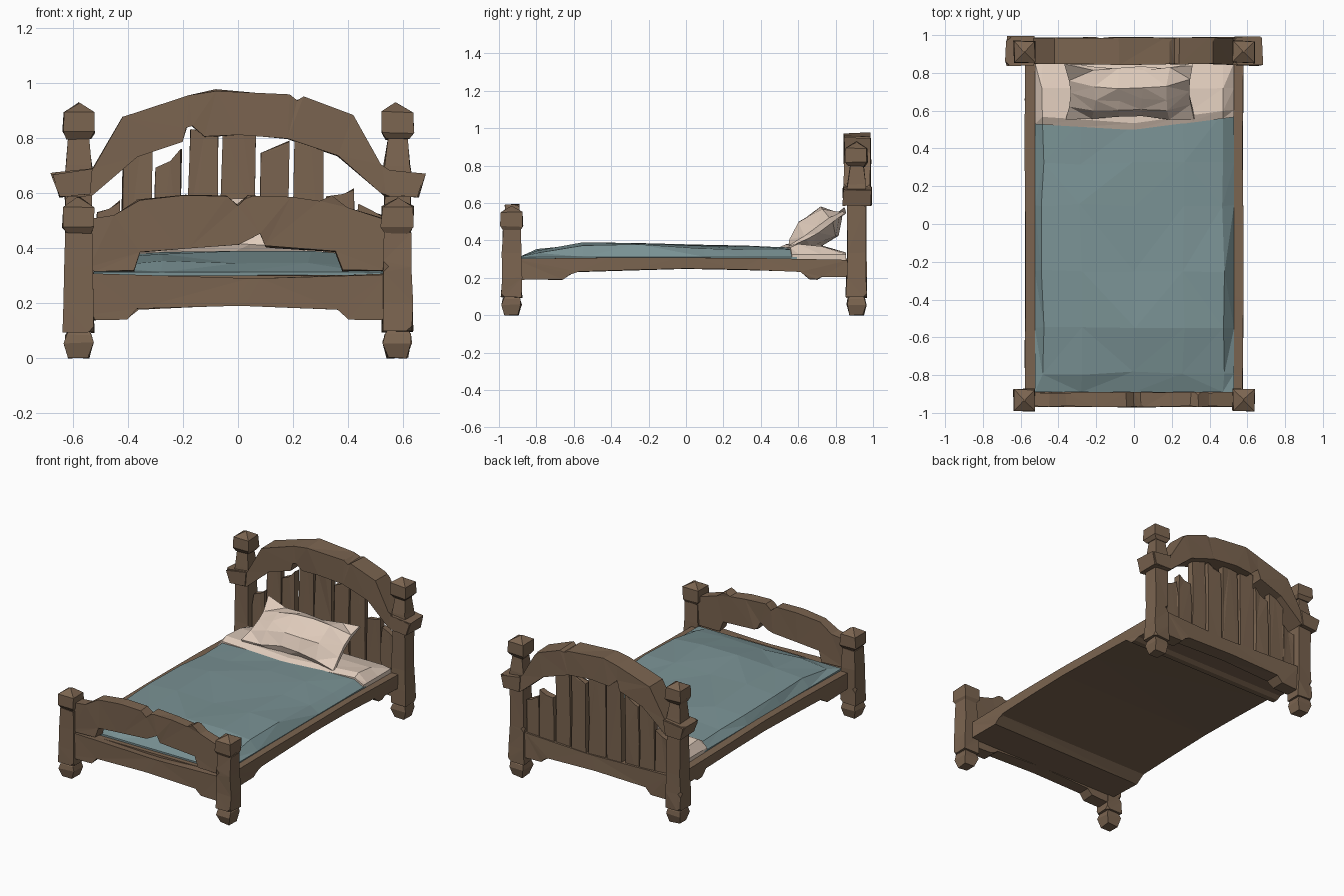
import bpy, bmesh, math, random
from mathutils import Vector, Matrix

if "Cube" in bpy.data.objects:
    bpy.data.objects.remove(bpy.data.objects["Cube"])

random.seed(4)


def material(name, rgb):
    m = bpy.data.materials.new(name)
    m.diffuse_color = (*rgb, 1)
    m.use_nodes = True
    m.node_tree.nodes["Principled BSDF"].inputs["Base Color"].default_value = m.diffuse_color
    return m


WOOD = material("brown wood", (0.197, 0.128, 0.080))
CREAM = material("cream linen", (0.74, 0.60, 0.50))
TEAL = material("teal blanket", (0.195, 0.29, 0.30))


def finish(name, bm, mat, jitter=0.0, chips=0, chip=0.02):
    """Roughen, chip a few corners and turn the bmesh into an object."""
    for v in bm.verts:
        v.co += Vector([random.uniform(-jitter, jitter) for _ in range(3)])
    if chips:
        picked = random.sample(list(bm.verts), min(chips, len(bm.verts)))
        bmesh.ops.bevel(bm, geom=picked, offset=chip, segments=1, affect='VERTICES', clamp_overlap=True)
    bmesh.ops.triangulate(bm, faces=[f for f in bm.faces if len(f.verts) > 4])
    bmesh.ops.recalc_face_normals(bm, faces=bm.faces)
    me = bpy.data.meshes.new(name)
    bm.to_mesh(me)
    bm.free()
    me.materials.append(mat)
    ob = bpy.data.objects.new(name, me)
    bpy.context.collection.objects.link(ob)
    return ob


def prism(name, pts, lo, hi, axis='Y', **kw):
    """Extrude a profile: (x, z) along y, or (y, z) along x."""
    bm = bmesh.new()
    place = (lambda a, b, t: (a, t, b)) if axis == 'Y' else (lambda a, b, t: (t, a, b))
    r0, r1 = ([bm.verts.new(place(a, b, t)) for a, b in pts] for t in (lo, hi))
    bm.faces.new(r0)
    bm.faces.new(r1[::-1])
    for i in range(len(pts)):
        j = (i + 1) % len(pts)
        bm.faces.new((r0[i], r0[j], r1[j], r1[i]))
    return finish(name, bm, WOOD, **kw)


def turned(name, x, y, rings, **kw):
    """Square rings (half width, z) stacked into a post part."""
    bm = bmesh.new()
    loops = [[bm.verts.new((x + sx * w, y + sy * w, z))
              for sx, sy in ((-1, -1), (1, -1), (1, 1), (-1, 1))] for w, z in rings]
    for a, b in zip(loops, loops[1:]):
        for i in range(4):
            bm.faces.new((a[i], a[(i + 1) % 4], b[(i + 1) % 4], b[i]))
    bm.faces.new(loops[0])
    bm.faces.new(loops[-1])
    return finish(name, bm, WOOD, **kw)


def cover(name, xs, rows, point, mat, jitter):
    """Draped cloth: a grid of points with a short skirt below its rim."""
    bm = bmesh.new()
    g = [[bm.verts.new(point(x, r)) for x in xs] for r in rows]
    for a, b in zip(g, g[1:]):
        for i in range(len(xs) - 1):
            q = [a[i], a[i + 1], b[i + 1], b[i]]
            k = random.randint(0, 1)
            q = q[k:] + q[:k]
            bm.faces.new(q[:3])
            bm.faces.new((q[0], q[2], q[3]))
    for v in bm.verts:
        if not v.is_boundary:
            v.co += Vector([random.uniform(-jitter, jitter) for _ in range(3)])
    rim = [e for e in bm.edges if e.is_boundary]
    ext = bmesh.ops.extrude_edge_only(bm, edges=rim)
    for v in ext["geom"]:
        if isinstance(v, bmesh.types.BMVert):
            v.co.z = 0.285
    bmesh.ops.holes_fill(bm, edges=[e for e in bm.edges if e.is_boundary], sides=0)
    return finish(name, bm, mat)


# Posts, feet and caps
for side, s in (("left", -1), ("right", 1)):
    for end, y, top in (("foot", -0.932, 0.455), ("head", 0.912, 0.60)):
        x = s * 0.58
        turned(f"{end}_{side}_foot", x, y, [(0.036, 0), (0.052, 0.055), (0.046, 0.085), (0.034, 0.105)],
               jitter=0.004)
        turned(f"{end}_{side}_post", x, y, [(0.055, 0.095), (0.054, 0.2), (0.05, 0.33), (0.048, top)],
               jitter=0.004, chips=3)
        if end == "head":
            turned(f"head_{side}_neck", x, y, [(0.052, 0.66), (0.049, 0.70), (0.036, 0.80), (0.042, 0.82)],
                   jitter=0.004)
        z = 0.45 if end == "foot" else 0.795
        turned(f"{end}_{side}_cap", x, y,
               [(0.042, z), (0.058, z + 0.025), (0.056, z + 0.10), (0.004, z + 0.132)], jitter=0.004)

# Headboard arch
prism("headboard_arch", [
    (-0.68, 0.67), (-0.53, 0.69), (-0.42, 0.88), (-0.18, 0.955), (-0.08, 0.975), (0.19, 0.957),
    (0.215, 0.94), (0.24, 0.948), (0.42, 0.88), (0.53, 0.685), (0.68, 0.67), (0.655, 0.585), (0.53, 0.59),
    (0.36, 0.735), (0.18, 0.80), (0, 0.815), (-0.12, 0.805), (-0.18, 0.855), (-0.20, 0.79),
    (-0.37, 0.73), (-0.53, 0.59), (-0.65, 0.585)], 0.845, 0.987, jitter=0.004, chips=9, chip=0.022)
for side, s in (("left", -1), ("right", 1)):
    prism(f"arch_{side}_end_block", [(s * 0.673, 0.665), (s * 0.53, 0.685), (s * 0.54, 0.592), (s * 0.652, 0.588)],
          0.838, 0.993, jitter=0.004)

# Headboard slats: centre, half width, left top, right top
for i, (x, w, zl, zr) in enumerate([
        (-0.475, 0.045, 0.53, 0.57), (-0.368, 0.055, 0.77, 0.79), (-0.257, 0.05, 0.69, 0.76),
        (-0.128, 0.056, 0.83, 0.84), (0, 0.064, 0.84, 0.84), (0.132, 0.056, 0.745, 0.79),
        (0.255, 0.054, 0.84, 0.80), (0.37, 0.055, 0.585, 0.615), (0.475, 0.047, 0.56, 0.52)]):
    prism(f"headboard_slat_{i + 1}", [
        (x - w, 0.2), (x + w, 0.2), (x + w * 0.92, 0.5), (x + w, zr),
        (x + w * 0.2, (zl + zr) / 2 - 0.006), (x - w * 0.85, zl), (x - w, 0.45)],
        0.895 + 0.006 * (i % 2), 0.935 + 0.006 * (i % 2), jitter=0.004)

# End rails with lowered corners
rail = [(-0.54, 0.305), (-0.54, 0.14), (-0.405, 0.142), (-0.365, 0.178), (0, 0.19), (0.365, 0.178),
        (0.405, 0.142), (0.54, 0.14), (0.54, 0.305), (0.06, 0.287)]
prism("foot_rail", rail, -0.968, -0.885, jitter=0.004, chips=6)
prism("head_rail", rail, 0.86, 0.95, jitter=0.004, chips=6)

# Footboard
prism("footboard", [
    (-0.54, 0.505), (-0.45, 0.52), (-0.36, 0.575), (-0.19, 0.592), (-0.04, 0.59), (0, 0.557), (0.035, 0.59),
    (0.19, 0.585), (0.30, 0.572), (0.34, 0.59), (0.40, 0.545), (0.54, 0.505), (0.54, 0.315),
    (0.38, 0.318), (0.355, 0.385), (0.10, 0.405), (0.08, 0.45), (0, 0.41), (-0.2, 0.397), (-0.36, 0.385),
    (-0.375, 0.318), (-0.54, 0.315)], -0.966, -0.892, jitter=0.004, chips=7, chip=0.018)

# Bed base spanning both sides
prism("bed_base", [
    (-0.92, 0.30), (-0.92, 0.19), (-0.66, 0.19), (-0.60, 0.232), (-0.3, 0.24), (0, 0.25), (0.3, 0.243),
    (0.61, 0.232), (0.66, 0.19), (0.70, 0.19), (0.73, 0.205), (0.90, 0.205), (0.90, 0.295), (0.4, 0.305),
    (0, 0.31), (-0.4, 0.308)], -0.577, 0.577, axis='X', jitter=0.003, chips=6, chip=0.025)

# Blanket
xs = [-0.525, -0.485, -0.28, 0, 0.26, 0.47, 0.53]


def fold_y(x):
    return 0.505 + (0.13 * x if x > 0 else -0.06 * x)


def blanket_point(x, row):
    y, z = row
    if y > 0.5:
        y = fold_y(x) + 0.02
    if abs(x) > 0.5:
        z = 0.312
    elif abs(x) > 0.4:
        z = max(0.312, z - 0.012)
    return (x, y, z)


cover("blanket", xs, [(-0.89, 0.312), (-0.79, 0.352), (-0.55, 0.386), (-0.25, 0.384), (0.1, 0.37),
                      (0.32, 0.366), (0.54, 0.362)], blanket_point, TEAL, 0.009)


# Sheet folded over the blanket
def sheet_point(x, row):
    d, z = row
    y = fold_y(x) + d if d < 0.1 else 0.60 + d
    if abs(x) > 0.5:
        z = 0.325
    return (x, y, z)


cover("folded_sheet", xs, [(-0.008, 0.362), (0.03, 0.382), (0.12, 0.372), (0.255, 0.335)],
      sheet_point, CREAM, 0.004)

# Pillow: a pinched cushion leaning on the headboard
bm = bmesh.new()
bmesh.ops.create_grid(bm, x_segments=5, y_segments=4, size=1)
flat = {v: v.co.copy() for v in bm.verts}
ext = bmesh.ops.extrude_face_region(bm, geom=list(bm.faces), use_keep_orig=True)
upper = {v for v in ext["geom"] if isinstance(v, bmesh.types.BMVert)}
for v in bm.verts:
    u, t = v.co.x, v.co.y
    puff = (1 - u ** 4) * (1 - t ** 4)
    rim = 0.012 + 0.03 * (1 - abs(u)) * (t < -0.9)
    v.co = (u * 0.335 * (1 - 0.05 * (1 - t * t)), t * 0.165 * (1 - 0.14 * (1 - u * u)),
            (1 if v in upper else -1) * (rim + puff * 0.078))
    v.co += Vector([random.uniform(-0.01, 0.01) for _ in range(3)])
    if u < -0.9 and t > 0.9:
        v.co += Vector((-0.01, 0.02, 0.01))
bmesh.ops.transform(bm, verts=bm.verts,
                    matrix=Matrix.Translation((-0.02, 0.70, 0.46)) @ Matrix.Rotation(math.radians(31), 4, 'X'))
bmesh.ops.triangulate(bm, faces=bm.faces)
finish("pillow", bm, CREAM)
